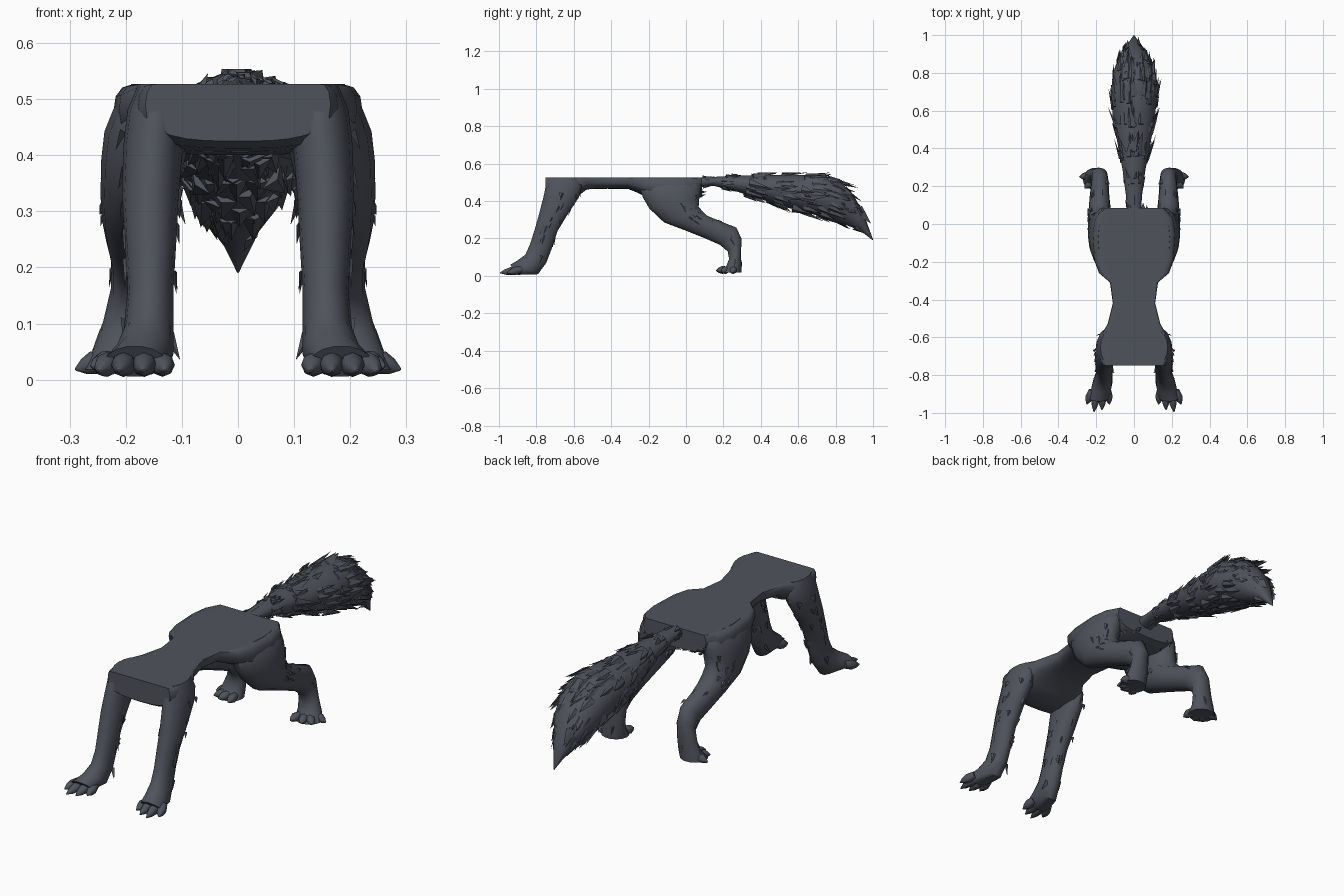
import bpy, bmesh, math, random
from mathutils import Vector

random.seed(4)
if "Cube" in bpy.data.objects:
    bpy.data.objects.remove(bpy.data.objects["Cube"])

fur = bpy.data.materials.new("slate grey fur")
fur.use_nodes = True
COLOUR = (0.08, 0.086, 0.107, 1)
fur.diffuse_color = COLOUR
fur.node_tree.nodes["Principled BSDF"].inputs["Base Color"].default_value = COLOUR


def loft(bm, rings, segments=14, power=1.0):
    """Skin rounded rings: (y, z) of one edge, (y, z) of the other, x range.
    A power below one squares the rings off.
    Returns surface samples: position, outward direction, flow direction, area."""
    def shaped(v):
        return math.copysign(abs(v) ** power, v)

    loops, centres, samples = [], [], []
    for (ya, za), (yb, zb), x0, x1 in rings:
        a, b = Vector((0, ya, za)), Vector((0, yb, zb))
        mid = (a + b) / 2 + Vector(((x0 + x1) / 2, 0, 0))
        loop = []
        for k in range(segments):
            t = math.tau * k / segments
            loop.append(bm.verts.new(mid + (a - b) / 2 * shaped(math.sin(t))
                                     + Vector(((x1 - x0) / 2 * shaped(math.cos(t)), 0, 0))))
        loops.append(loop)
        centres.append(mid)
    for i in range(len(loops) - 1):
        p, q = loops[i], loops[i + 1]
        for k in range(segments):
            n = (k + 1) % segments
            face = bm.faces.new((p[k], p[n], q[n], q[k]))
            c = face.calc_center_median()
            out = (c - (centres[i] + centres[i + 1]) / 2).normalized()
            flow = ((q[k].co + q[n].co) - (p[k].co + p[n].co)).normalized()
            samples.append((c, out, flow, face.calc_area()))
    bm.faces.new(loops[0])
    bm.faces.new(loops[-1])
    return samples


def spike(bm, base, tip, width, thick, out):
    """Three-sided pointed tuft or claw."""
    side = (tip - base).cross(out).normalized()
    pts = [base + side * width, base - side * width, base + out * thick, tip]
    v = [bm.verts.new(p) for p in pts]
    for ids in ((0, 2, 3), (2, 1, 3), (1, 0, 3), (0, 1, 2)):
        bm.faces.new([v[i] for i in ids])


def add_tufts(bm, samples, count, length, width, lift=0.2):
    areas = [s[3] for s in samples]
    for c, out, flow, area in random.choices(samples, areas, k=count):
        r = math.sqrt(area) * 0.5
        base = c + flow * random.uniform(-r, r) - out * 0.005
        base += flow.cross(out) * random.uniform(-r, r)
        size = length * random.uniform(0.6, 1.2)
        tip = base + flow * size + out * size * lift * random.uniform(0.5, 1.3)
        spike(bm, base, tip, width * random.uniform(0.7, 1.2), width * 0.5, out)


def toe(bm, heel, tip, radius):
    """Knuckled toe ending in a point."""
    a, b = Vector(heel), Vector(tip)
    axis = (b - a).normalized()
    side = axis.cross(Vector((0, 0, 1))).normalized()
    up = side.cross(axis)
    loops = []
    for t, r in ((0, 0.8), (0.45, 1.05), (0.75, 0.7), (1, 0.1)):
        c = a.lerp(b, t)
        loops.append([bm.verts.new(c + (side * math.cos(k * math.tau / 8)
                      + up * math.sin(k * math.tau / 8)) * radius * r) for k in range(8)])
    for p, q in zip(loops, loops[1:]):
        for k in range(8):
            bm.faces.new((p[k], p[(k + 1) % 8], q[(k + 1) % 8], q[k]))
    bm.faces.new(loops[0])
    bm.faces.new(loops[-1])


def finish(name, bm, top, mirror=False):
    for v in bm.verts:
        v.co.z = max(0.003, min(v.co.z, top))
        v.co.y = max(-1, min(v.co.y, 1))
    bmesh.ops.recalc_face_normals(bm, faces=bm.faces)
    mesh = bpy.data.meshes.new(name)
    bm.to_mesh(mesh)
    bm.free()
    mesh.materials.append(fur)
    obj = bpy.data.objects.new(name, mesh)
    bpy.context.collection.objects.link(obj)
    if mirror:
        obj.modifiers.new("mirror", 'MIRROR')
    bpy.ops.object.select_all(action='DESELECT')
    obj.select_set(True)
    bpy.context.view_layer.objects.active = obj
    bpy.ops.object.shade_smooth_by_angle(angle=math.radians(45))


BACK = 0.527  # height of the flat back

# Trunk: shoulders, narrow waist, broad hips, levelled off along the back
bm = bmesh.new()
trunk = [(-0.75, 0.165, 0.425), (-0.73, 0.178, 0.412), (-0.66, 0.187, 0.405),
         (-0.58, 0.17, 0.425), (-0.53, 0.14, 0.463), (-0.42, 0.112, 0.466),
         (-0.31, 0.127, 0.465), (-0.26, 0.185, 0.445), (-0.19, 0.212, 0.41),
         (-0.05, 0.222, 0.4), (0.03, 0.208, 0.405), (0.085, 0.165, 0.43)]
skin = loft(bm, [((y, 0.555), (y, low), -w, w) for y, w, low in trunk], 28, 0.7)
add_tufts(bm, [s for s in skin if s[0].y > 0 and s[0].z < 0.51], 30, 0.03, 0.012)
finish("trunk", bm, BACK)

# Front legs with paws
bm = bmesh.new()
skin = loft(bm, [((-0.735, BACK), (-0.57, BACK), 0.095, 0.178),
                 ((-0.752, 0.48), (-0.555, 0.48), 0.095, 0.197),
                 ((-0.765, 0.42), (-0.57, 0.42), 0.098, 0.204),
                 ((-0.785, 0.34), (-0.63, 0.33), 0.105, 0.207),
                 ((-0.81, 0.25), (-0.685, 0.24), 0.11, 0.202),
                 ((-0.835, 0.17), (-0.715, 0.15), 0.115, 0.197),
                 ((-0.86, 0.115), (-0.745, 0.07), 0.115, 0.203),
                 ((-0.9, 0.085), (-0.79, 0.008), 0.115, 0.22),
                 ((-0.94, 0.06), (-0.9, 0.005), 0.13, 0.238)])
rear = [s for s in skin if s[1].y > 0.3 and 0.12 < s[0].z < 0.5]
add_tufts(bm, rear, 34, 0.036, 0.014, 0.3)
outer = [s for s in skin if s[1].x > 0.3 and 0.08 < s[0].z < 0.3]
add_tufts(bm, outer, 6, 0.05, 0.014, 0.1)
for x0, x1, reach in ((0.138, 0.13, 0.955), (0.165, 0.17, 0.985),
                      (0.198, 0.212, 0.995), (0.222, 0.25, 0.955)):
    toe(bm, (x0, -0.88, 0.035), (x1, -reach, 0.016), 0.021)
spike(bm, Vector((0.125, -0.77, 0.08)), Vector((0.103, -0.79, 0.035)),
      0.012, 0.01, Vector((0, -1, 0)))
finish("front_legs", bm, BACK, mirror=True)

# Hind legs: heavy thigh, raised hock, short paw flaring outward
bm = bmesh.new()
skin = loft(bm, [((-0.22, BACK), (0.06, 0.535), 0.09, 0.19),
                 ((-0.252, 0.47), (0.083, 0.495), 0.085, 0.222),
                 ((-0.235, 0.42), (0.085, 0.465), 0.085, 0.238),
                 ((-0.2, 0.36), (0.075, 0.42), 0.095, 0.244),
                 ((-0.12, 0.285), (0.07, 0.37), 0.11, 0.245),
                 ((0, 0.24), (0.11, 0.325), 0.12, 0.242),
                 ((0.1, 0.2), (0.18, 0.295), 0.13, 0.235),
                 ((0.18, 0.165), (0.27, 0.26), 0.135, 0.226),
                 ((0.222, 0.13), (0.298, 0.2), 0.14, 0.226),
                 ((0.23, 0.09), (0.295, 0.12), 0.142, 0.24),
                 ((0.215, 0.055), (0.297, 0.06), 0.145, 0.257),
                 ((0.18, 0.018), (0.297, 0.018), 0.145, 0.272)])
rump = [s for s in skin if s[0].y > -0.02 and s[1].y > 0.2 and 0.3 < s[0].z < 0.5]
add_tufts(bm, rump, 34, 0.036, 0.014, 0.3)
hock = [s for s in skin if s[0].y > 0.15 and s[1].y > 0.1 and s[0].z > 0.08]
add_tufts(bm, hock, 10, 0.035, 0.013, 0.15)
for heel, tip in (((0.17, 0.22, 0.035), (0.165, 0.16, 0.028)),
                  ((0.2, 0.22, 0.035), (0.22, 0.165, 0.028)),
                  ((0.22, 0.225, 0.035), (0.262, 0.19, 0.024)),
                  ((0.23, 0.255, 0.04), (0.29, 0.25, 0.018))):
    toe(bm, heel, tip, 0.02)
finish("hind_legs", bm, BACK, mirror=True)

# Bushy tail covered in overlapping tufts, drawn out to a sharp tip
bm = bmesh.new()
skin = loft(bm, [((0.03, 0.525), (0.05, 0.47), -0.037, 0.037),
                 ((0.15, 0.53), (0.14, 0.483), -0.042, 0.042),
                 ((0.3, 0.538), (0.27, 0.45), -0.06, 0.06),
                 ((0.45, 0.54), (0.4, 0.408), -0.087, 0.087),
                 ((0.6, 0.542), (0.53, 0.365), -0.112, 0.112),
                 ((0.74, 0.542), (0.67, 0.33), -0.122, 0.122),
                 ((0.84, 0.495), (0.78, 0.295), -0.108, 0.108),
                 ((0.91, 0.41), (0.86, 0.268), -0.08, 0.08),
                 ((0.955, 0.32), (0.93, 0.243), -0.042, 0.042),
                 ((1, 0.195), (0.998, 0.19), -0.002, 0.002)])
add_tufts(bm, [s for s in skin if s[0].y < 0.35], 40, 0.05, 0.015)
add_tufts(bm, [s for s in skin if 0.3 < s[0].y < 0.8], 150, 0.095, 0.026, 0.22)
add_tufts(bm, [s for s in skin if 0.78 < s[0].y < 0.93], 60, 0.075, 0.022, 0.25)
finish("tail", bm, 0.554)
